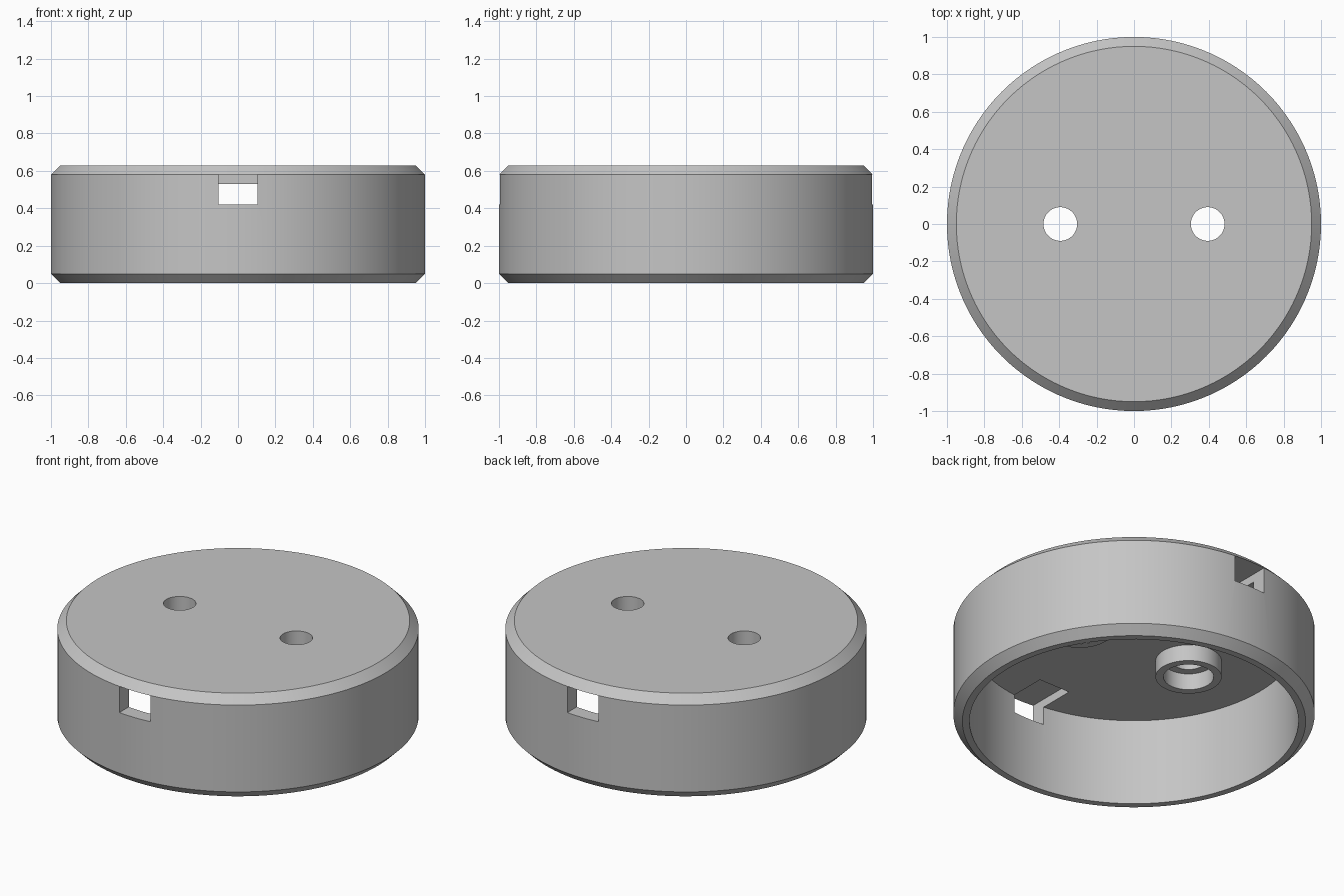
import bpy, bmesh, math
from mathutils import Matrix, Vector

cube = bpy.data.objects.get("Cube")
if cube:
    bpy.data.objects.remove(cube, do_unlink=True)

RADIUS, HEIGHT, BEVEL = 1.0, 0.63, 0.05
INNER, CEILING = 0.91, 0.53
HOLE_X = 0.394

grey = bpy.data.materials.new("plain grey")
grey.use_nodes = True
grey.diffuse_color = (0.56, 0.56, 0.56, 1)
grey.node_tree.nodes["Principled BSDF"].inputs["Base Color"].default_value = grey.diffuse_color


def finish(name, bm):
    bmesh.ops.recalc_face_normals(bm, faces=bm.faces)
    mesh = bpy.data.meshes.new(name)
    bm.to_mesh(mesh)
    bm.free()
    mesh.materials.append(grey)
    obj = bpy.data.objects.new(name, mesh)
    bpy.context.collection.objects.link(obj)
    return obj


def lathe(name, profile, steps=120):
    bm = bmesh.new()
    verts = [bm.verts.new((r, 0, z)) for r, z in profile]
    edges = [bm.edges.new(pair) for pair in zip(verts, verts[1:])]
    bmesh.ops.spin(bm, geom=verts + edges, cent=(0, 0, 0), axis=(0, 0, 1),
                   angle=math.tau, steps=steps, use_merge=True)
    bmesh.ops.remove_doubles(bm, verts=bm.verts, dist=1e-5)
    return finish(name, bm)


def cylinder(name, x, radius, low, high):
    bm = bmesh.new()
    place = Matrix.Translation((x, 0, (low + high) / 2))
    bmesh.ops.create_cone(bm, cap_ends=True, segments=64, radius1=radius,
                          radius2=radius, depth=high - low, matrix=place)
    return finish(name, bm)


def box(name, low, high):
    bm = bmesh.new()
    low, high = Vector(low), Vector(high)
    place = Matrix.Translation((low + high) / 2) @ Matrix.Diagonal((*(high - low), 1))
    bmesh.ops.create_cube(bm, size=1, matrix=place)
    return finish(name, bm)


def combine(target, tool, operation):
    mod = target.modifiers.new(tool.name, 'BOOLEAN')
    mod.operation, mod.solver, mod.object = operation, 'EXACT', tool
    bpy.context.view_layer.objects.active = target
    bpy.ops.object.modifier_apply(modifier=mod.name)
    bpy.data.objects.remove(tool, do_unlink=True)


# Hollow cap with bevelled outer rims
cap = lathe("round_cap", [
    (0, HEIGHT), (RADIUS - BEVEL, HEIGHT), (RADIUS, HEIGHT - BEVEL),
    (RADIUS, BEVEL), (RADIUS - BEVEL, 0), (INNER, 0), (INNER, CEILING), (0, CEILING)])

# Ringed screw holes under the top
for x in (-HOLE_X, HOLE_X):
    combine(cap, cylinder("boss", x, 0.183, 0.43, 0.56), 'UNION')
    combine(cap, cylinder("boss_recess", x, 0.139, 0.3, CEILING), 'DIFFERENCE')
    combine(cap, cylinder("screw_hole", x, 0.09, 0.3, 0.8), 'DIFFERENCE')

# Slots through the front and back walls, running into the ceiling
for near, far in ((-1.2, -0.685), (0.685, 1.2)):
    combine(cap, box("slot", (-0.105, near, 0.42), (0.105, far, HEIGHT - BEVEL)), 'DIFFERENCE')

bpy.ops.object.select_all(action='DESELECT')
cap.select_set(True)
bpy.context.view_layer.objects.active = cap
bpy.ops.object.shade_smooth_by_angle(angle=math.radians(30))
